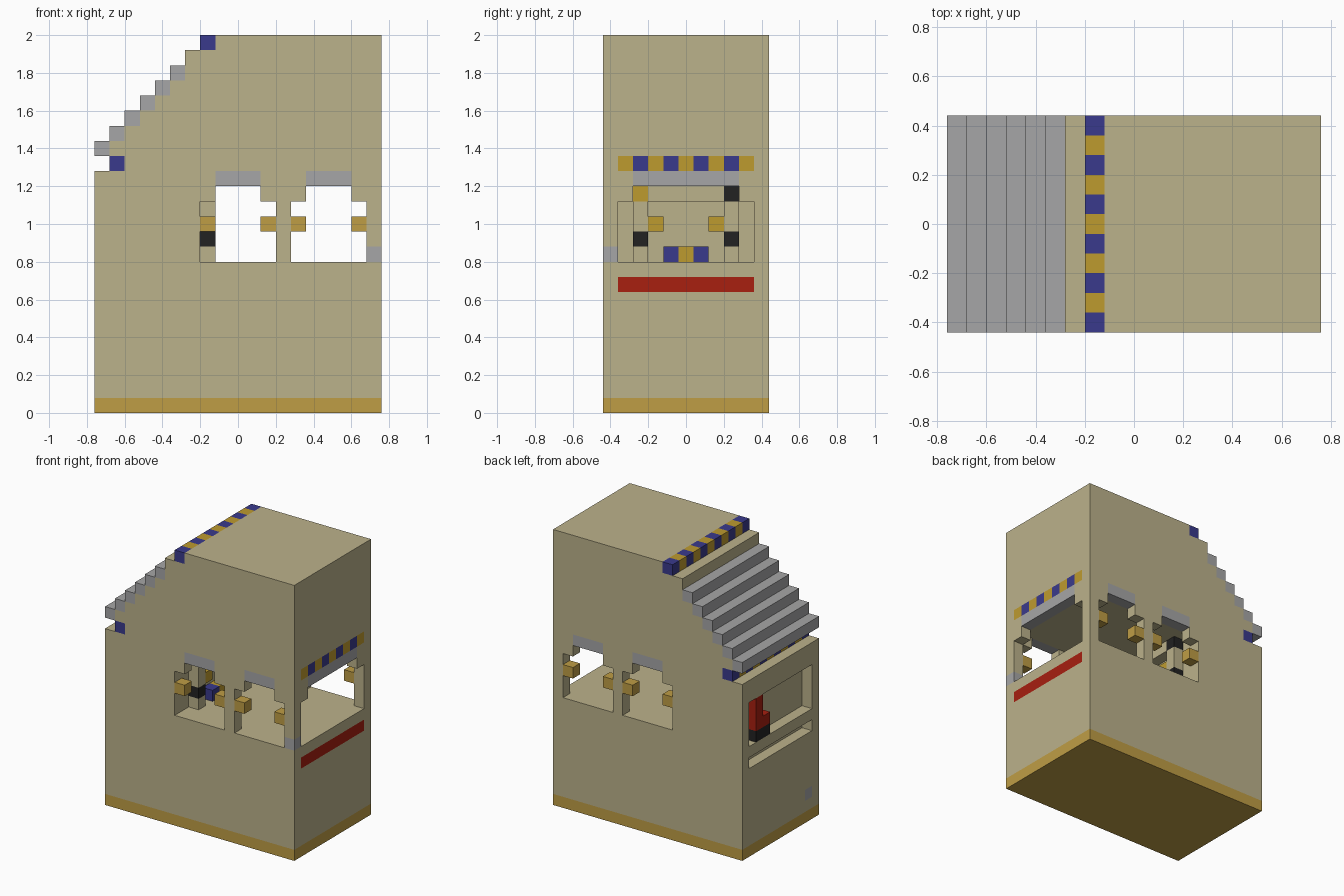
import bpy
import bmesh
from mathutils import Vector

if "Cube" in bpy.data.objects:
    bpy.data.objects.remove(bpy.data.objects["Cube"], do_unlink=True)

U = 0.08                      # block size
NX, NY, NZ = 19, 11, 25       # blocks along each axis
cells = {}                    # block position -> part name


def fill(part, xs, ys, zs):
    """Fill inclusive block ranges with a part; None carves them away."""
    spans = [(s, s) if isinstance(s, int) else s for s in (xs, ys, zs)]
    for i in range(spans[0][0], spans[0][1] + 1):
        for j in range(spans[1][0], spans[1][1] + 1):
            for k in range(spans[2][0], spans[2][1] + 1):
                if part:
                    cells[i, j, k] = part
                else:
                    cells.pop((i, j, k), None)


def checker(name, i, js, k):
    """Alternating blue and gold row across the width."""
    for j in js:
        fill(name + ("_gold" if j % 2 else "_blue"), i, j, k)


ACROSS = (0, NY - 1)
INNER = (1, NY - 2)

# Base, body and stepped sloping roof
fill("body", (0, 18), ACROSS, (0, 15))
fill("base_band", (0, 18), ACROSS, 0)
fill("body", (2, 18), ACROSS, 16)
for step in range(8):
    fill("body", (step, 18), ACROSS, 17 + step)
    if step < 6:
        fill("roof_steps", step, ACROSS, 17 + step)
checker("ridge_trim", 7, range(NY), 24)
checker("eave_trim", 1, range(NY), 16)
checker("side_trim", 18, range(1, NY - 1), 16)

# Hollow cabin
fill(None, (7, 17), INNER, (10, 14))

# Two arched windows on the front and back, with lintels and gold latches
for j in ACROSS:
    for left in (7, 13):
        fill(None, (left, left + 4), j, (10, 13))
        fill(None, (left + 1, left + 3), j, 14)
        fill("lintels", (left + 1, left + 3), j, 15)
        for i in (left, left + 4):
            fill("window_latches", i, j, 12)

# Large window on the side, with lintel, red stripe and hinge
fill(None, 18, INNER, (10, 13))
fill(None, 18, (2, 8), 14)
fill("lintels", 18, (2, 8), 15)
fill("red_stripe", 18, INNER, 8)
fill("hinge", 18, 0, 10)

# Control wall inside the cabin
fill("body", 7, (3, 7), 14)
for j in (2, 8):
    fill("body", 7, j, (10, 13))
    fill("black_knobs", 7, j, 11)
for j in (3, 7):
    fill("gold_knobs", 7, j, 12)
fill("gold_knobs", 7, 2, 14)
fill("black_knobs", 7, 8, 14)
fill("panel_blue", 7, (4, 6), 10)
fill("gold_knobs", 7, 5, 10)

# Serving recess and slot on the far side
fill(None, 0, INNER, (10, 13))
fill(None, 0, INNER, 8)
fill("red_goods", 0, 8, (12, 13))
fill("red_goods", 0, (7, 8), 11)
fill("black_knobs", 0, (7, 8), 10)
fill("keyhole", 0, 1, 2)


def material(name, rgb):
    mat = bpy.data.materials.new(name)
    mat.use_nodes = True
    colour = (*rgb, 1.0)
    mat.diffuse_color = colour
    mat.node_tree.nodes["Principled BSDF"].inputs["Base Color"].default_value = colour
    return mat


beige = material("beige", (0.50, 0.445, 0.258))
band_gold = material("band_gold", (0.52, 0.34, 0.06))
gold = material("gold", (0.515, 0.328, 0.028))
blue = material("blue", (0.042, 0.042, 0.262))
grey = material("grey", (0.381, 0.381, 0.385))
red = material("red", (0.392, 0.014, 0.005))
black = material("black", (0.016, 0.016, 0.016))

COLOURS = {
    "body": beige, "base_band": band_gold, "window_latches": band_gold,
    "roof_steps": grey, "lintels": grey, "hinge": grey, "keyhole": grey,
    "ridge_trim_gold": gold, "eave_trim_gold": gold, "side_trim_gold": gold,
    "ridge_trim_blue": blue, "eave_trim_blue": blue, "side_trim_blue": blue,
    "gold_knobs": gold, "panel_blue": blue, "black_knobs": black,
    "red_stripe": red, "red_goods": red,
}

# Turn each part into a mesh made of its exposed block faces
origin = Vector((-NX / 2, -NY / 2, 0))
axes = [Vector(v) for v in ((1, 0, 0), (0, 1, 0), (0, 0, 1))]
for part, mat in COLOURS.items():
    bm = bmesh.new()
    for cell in [c for c, p in cells.items() if p == part]:
        centre = origin + Vector(cell) + Vector((0.5, 0.5, 0.5))
        for a in range(3):
            for sign in (-1, 1):
                n = axes[a] * sign
                if tuple(int(c + d) for c, d in zip(cell, n)) in cells:
                    continue
                u = axes[(a + 1) % 3] / 2
                v = axes[(a + 2) % 3] / 2 * sign
                mid = centre + n / 2
                corners = (mid - u - v, mid + u - v, mid + u + v, mid - u + v)
                bm.faces.new([bm.verts.new(p * U) for p in corners])
    bmesh.ops.remove_doubles(bm, verts=bm.verts, dist=U / 100)
    mesh = bpy.data.meshes.new(part)
    bm.to_mesh(mesh)
    bm.free()
    mesh.materials.append(mat)
    bpy.context.collection.objects.link(bpy.data.objects.new(part, mesh))
